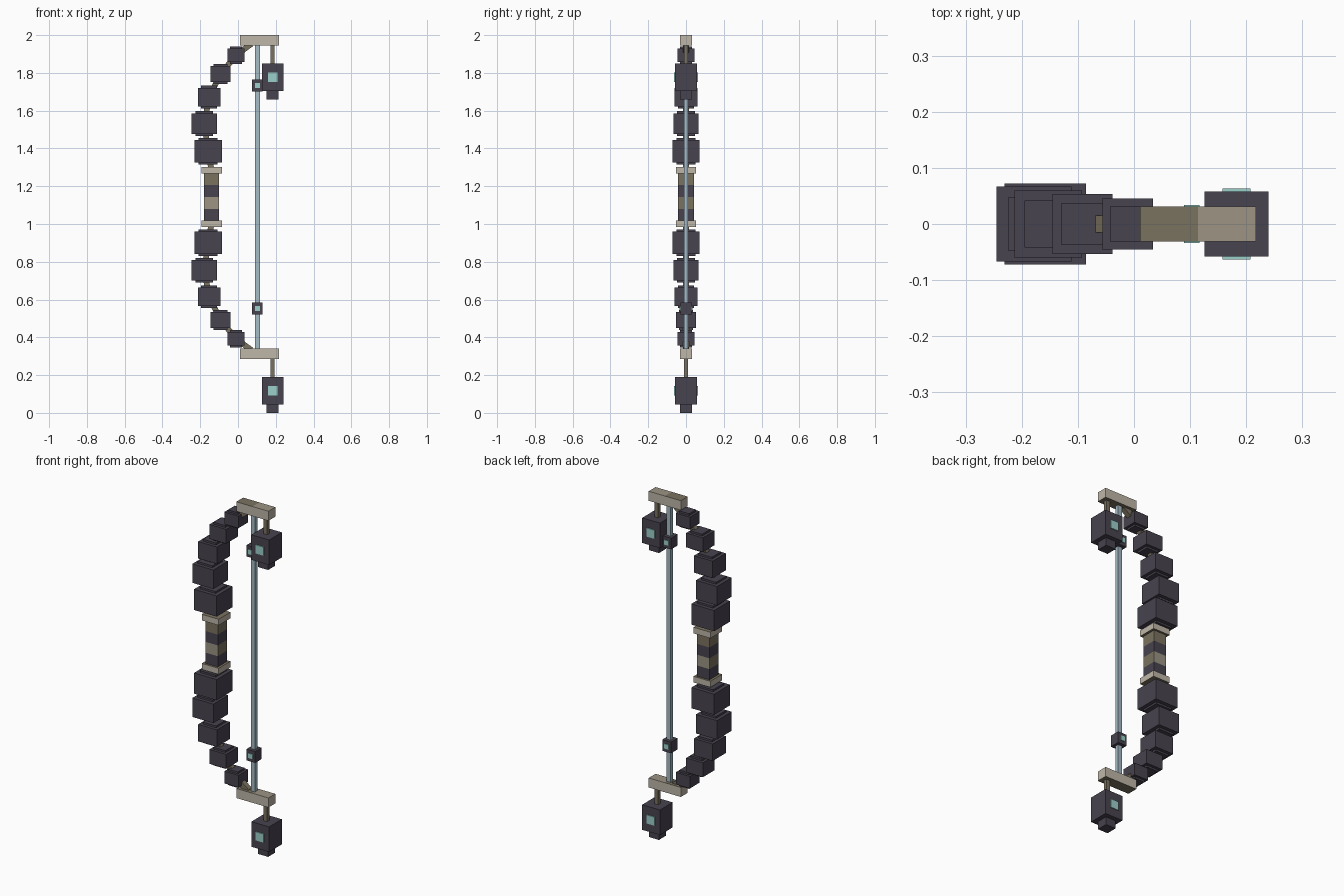
import bpy, bmesh
from mathutils import Vector

cube = bpy.data.objects.get("Cube")
if cube:
    bpy.data.objects.remove(cube, do_unlink=True)


def material(name, hex_code):
    srgb = [int(hex_code[i:i + 2], 16) / 255 for i in (0, 2, 4)]
    col = [((c + 0.055) / 1.055) ** 2.4 for c in srgb] + [1]
    m = bpy.data.materials.new(name)
    m.use_nodes = True
    m.diffuse_color = col
    m.node_tree.nodes["Principled BSDF"].inputs["Base Color"].default_value = col
    return m


DARK = material("dark violet stone", "48434f")
LIGHT = material("light tan", "bfb7a8")
MID = material("mid tan", "9c9484")
BROWN = material("dark tan", "7a7260")
TEAL = material("pale teal", "9cd0ca")
STEEL = material("blue steel", "a6bcc6")


def box(name, center, size, *mats, rule=None, split=False):
    """Box; rule(normal, center) picks a material index for each face."""
    bm = bmesh.new()
    bmesh.ops.create_cube(bm, size=1)
    if split:
        bmesh.ops.bisect_plane(bm, geom=bm.verts[:] + bm.edges[:] + bm.faces[:],
                               plane_co=(0, 0, 0), plane_no=(1, 0, 0))
    bm.normal_update()
    if rule:
        for f in bm.faces:
            f.material_index = rule(f.normal, f.calc_center_median())
    bmesh.ops.scale(bm, vec=size, verts=bm.verts)
    mesh = bpy.data.meshes.new(name)
    bm.to_mesh(mesh)
    bm.free()
    for m in mats:
        mesh.materials.append(m)
    ob = bpy.data.objects.new(name, mesh)
    ob.location = center
    bpy.context.collection.objects.link(ob)
    return ob


def link(name, a, b, width):
    """Thin square bar between two points."""
    a, b = Vector(a), Vector(b)
    ob = box(name, (a + b) / 2, (width, width, (b - a).length), BROWN)
    ob.rotation_mode = 'QUATERNION'
    ob.rotation_quaternion = (b - a).to_track_quat('Z', 'Y')


def end_rule(n, c):
    if n.z > 0.5:
        return 1 if c.x > 0 else 2
    return 2 if n.z < -0.5 else 0


MIDDLE = 1.143

# Curved limbs: x, height above the middle, width, height of each block
BLOCKS = [(-0.158, 0.242, 0.145, 0.12), (-0.178, 0.388, 0.134, 0.11),
          (-0.153, 0.529, 0.12, 0.098), (-0.092, 0.651, 0.107, 0.083),
          (-0.011, 0.75, 0.09, 0.07)]

for side, s in (("upper", 1), ("lower", -1)):
    path = [(-0.14, 0, MIDDLE + s * 0.14)]
    for i, (x, dz, w, h) in enumerate(BLOCKS):
        c = (x, 0, MIDDLE + s * dz)
        box(f"{side}_limb_block_{i + 1}", c, (w, w, h), DARK)
        box(f"{side}_limb_core_{i + 1}", c, (w * 0.7, w * 0.7, h + 0.022), DARK)
        path.append(c)
    path.append((0.07, 0, MIDDLE + s * 0.81))
    for i in range(len(path) - 1):
        link(f"{side}_limb_link_{i + 1}", path[i], path[i + 1], 0.03)

    # Grip collar
    box(f"{side}_grip_collar", (-0.14, 0, MIDDLE + s * 0.142), (0.108, 0.108, 0.035),
        LIGHT, BROWN, rule=lambda n, c: 0 if abs(n.z) < 0.5 else 1)

    # Limb end bar
    box(f"{side}_end_bar", (0.114, 0, MIDDLE + s * 0.8295), (0.206, 0.063, 0.055),
        LIGHT, MID, BROWN, rule=end_rule, split=True)

    # Hanging weight with foot, stem and inset windows
    base = 1.66 if s > 0 else 0
    box(f"{side}_weight", (0.183, 0, base + 0.1175), (0.114, 0.116, 0.145), DARK)
    box(f"{side}_weight_foot", (0.183, 0, base + 0.03), (0.064, 0.064, 0.06), DARK)
    box(f"{side}_weight_stem", (0.183, 0, base + 0.24), (0.022, 0.022, 0.11), BROWN)

    # Small slider on the string
    z = MIDDLE + s * 0.59
    box(f"{side}_string_slider", (0.103, 0, z), (0.056, 0.06, 0.065), DARK)
    for face, d in (("front", -1), ("back", 1)):
        box(f"{side}_weight_window_{face}", (0.183, d * 0.0605, base + 0.117),
            (0.05, 0.006, 0.05), TEAL)
        box(f"{side}_slider_window_{face}", (0.103, d * 0.0315, z),
            (0.028, 0.005, 0.028), TEAL)

# Banded grip
for i in range(4):
    z = MIDDLE + 0.125 - 0.0625 * (i + 0.5)
    mats = ((BROWN, BROWN), (DARK, DARK), (MID, BROWN), (DARK, DARK))[i]
    box(f"grip_band_{i + 1}", (-0.14, 0, z), (0.08, 0.084, 0.0625), *mats,
        rule=lambda n, c: 1 if abs(n.x) > 0.5 else 0)

# Straight string
box("string", (0.103, 0, MIDDLE), (0.026, 0.022, 1.61), STEEL)
